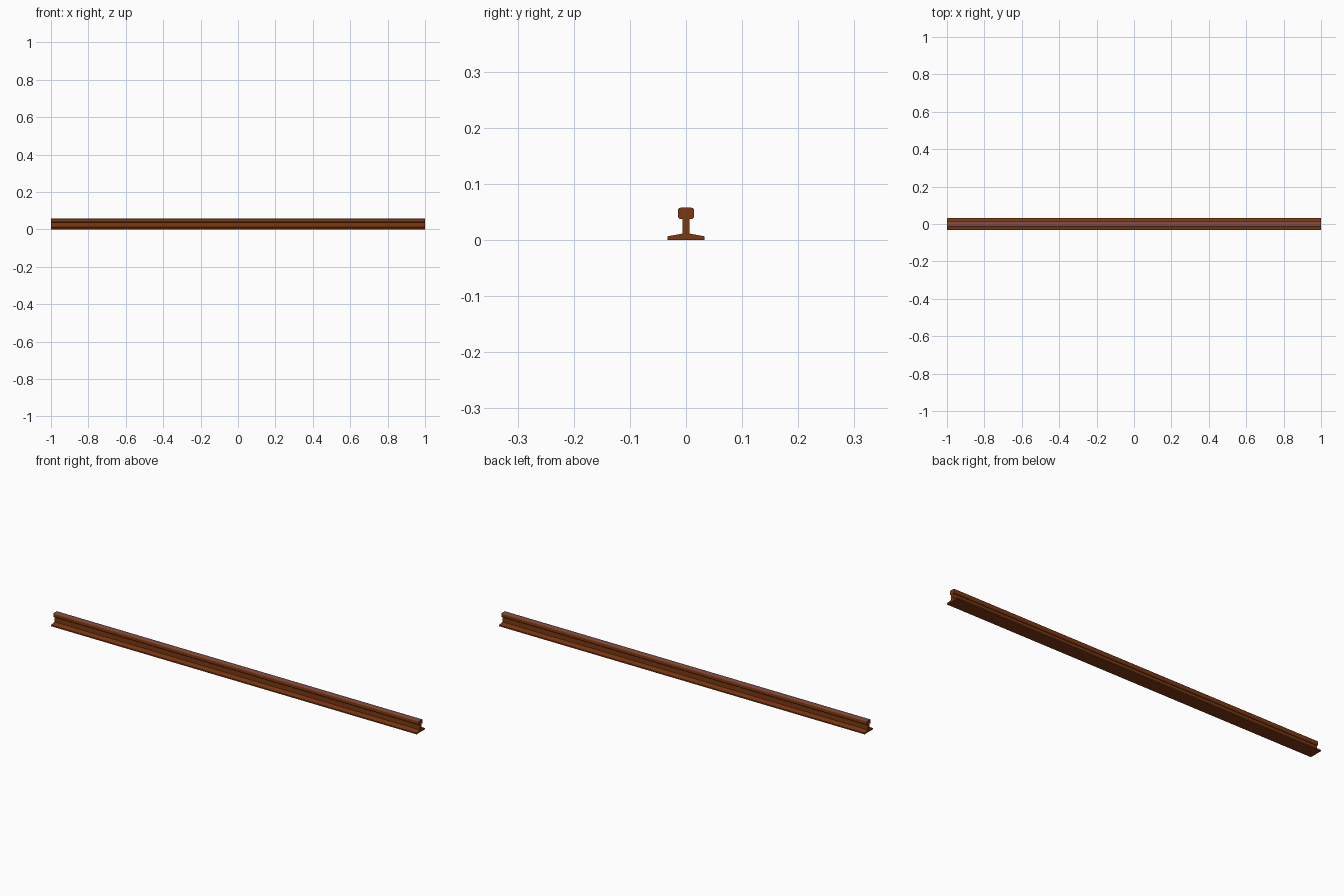
import bpy, bmesh
from math import sin, cos, radians

if "Cube" in bpy.data.objects:
    bpy.data.objects.remove(bpy.data.objects["Cube"])


def material(name, color):
    m = bpy.data.materials.new(name)
    m.diffuse_color = (*color, 1)
    m.use_nodes = True
    m.node_tree.nodes["Principled BSDF"].inputs["Base Color"].default_value = m.diffuse_color
    return m


def corner(cy, cz, r, start, steps=3):
    # quarter-round corner of the rail head
    return [(cy + r * cos(radians(start + 90 * i / steps)),
             cz + r * sin(radians(start + 90 * i / steps))) for i in range(steps + 1)]


# Right half of the cross-section: foot, web, rounded head
R = 0.0045
half = [(0.033, 0.0), (0.033, 0.0065), (0.006, 0.0115), (0.006, 0.0375)]
half += corner(0.0145 - R, 0.0375 + R, R, -90)
half += corner(0.0145 - R, 0.0575 - R, R, 0)
profile = half + [(-y, z) for y, z in reversed(half)]

# Extrude the section along x
bm = bmesh.new()
face = bm.faces.new([bm.verts.new((-1, y, z)) for y, z in profile])
ext = bmesh.ops.extrude_face_region(bm, geom=[face])
bmesh.ops.translate(bm, vec=(2, 0, 0),
                    verts=[g for g in ext["geom"] if isinstance(g, bmesh.types.BMVert)])
if not any(f.calc_center_median().x < -0.99 for f in bm.faces):
    bm.faces.new([v for v in bm.verts if v.co.x < 0])
bmesh.ops.recalc_face_normals(bm, faces=bm.faces)

# Worn running surface on top of the head
for f in bm.faces:
    if f.normal.z > 0.9 and f.calc_center_median().z > 0.05:
        f.material_index = 1

mesh = bpy.data.meshes.new("rail")
bm.to_mesh(mesh)
bm.free()
mesh.materials.append(material("rust", (0.2, 0.04, 0.006)))
mesh.materials.append(material("worn_top", (0.22, 0.075, 0.06)))
rail = bpy.data.objects.new("rail", mesh)
bpy.context.collection.objects.link(rail)

bpy.context.view_layer.objects.active = rail
rail.select_set(True)
bpy.ops.object.shade_smooth_by_angle(angle=radians(35))
